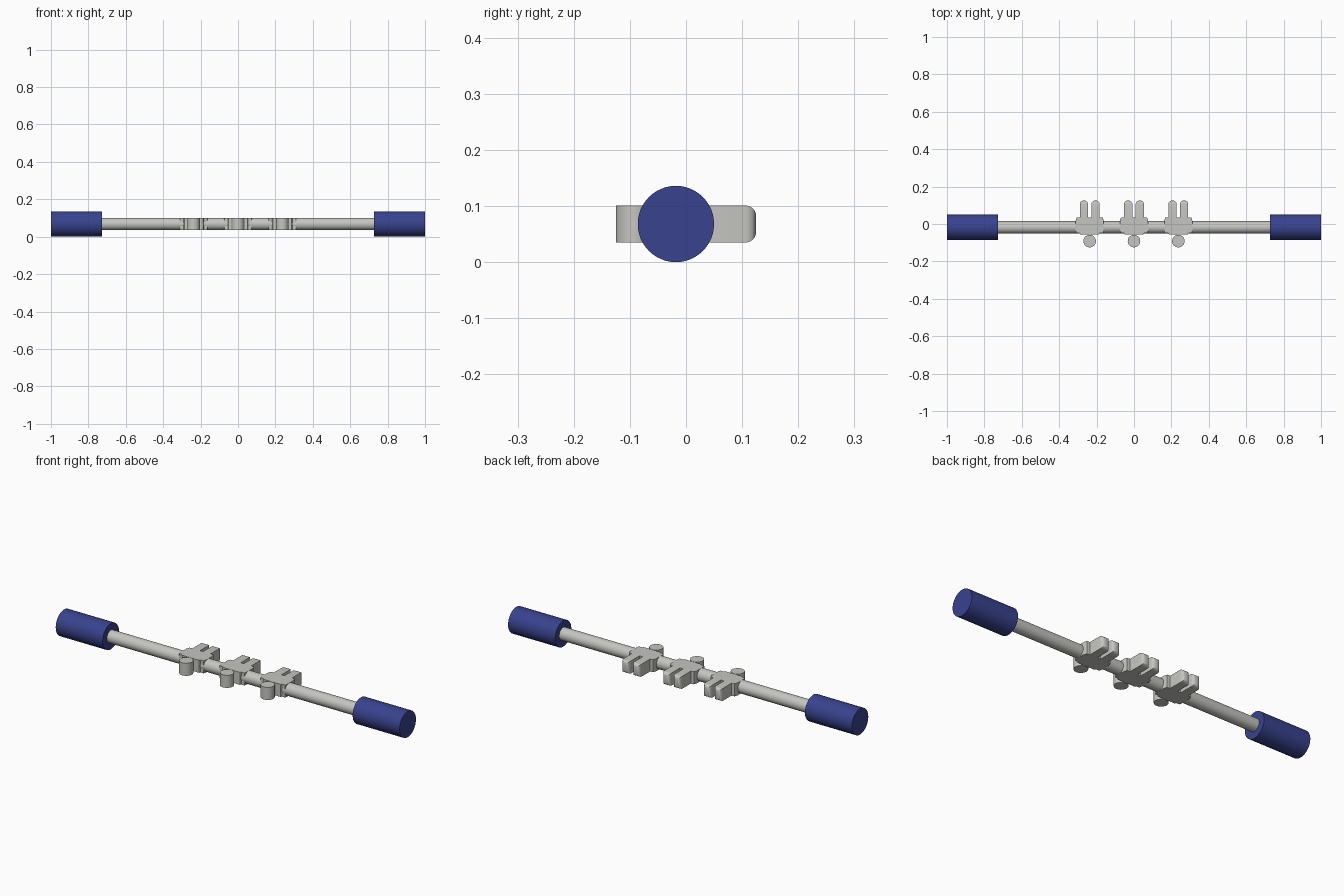
import bpy
import bmesh
import math
from mathutils import Matrix

cube = bpy.data.objects.get("Cube")
if cube:
    bpy.data.objects.remove(cube)


def material(name, colour):
    mat = bpy.data.materials.new(name)
    mat.use_nodes = True
    mat.diffuse_color = colour
    mat.node_tree.nodes["Principled BSDF"].inputs["Base Color"].default_value = colour
    return mat


GREY = material("light grey", (0.56, 0.56, 0.53, 1))
BLUE = material("dark blue", (0.04, 0.055, 0.27, 1))

AXIS_Y, AXIS_Z = -0.018, 0.068   # centre line of the rod
HALF = 0.033                     # half thickness of the figures


def finish(name, bm, mat):
    bmesh.ops.recalc_face_normals(bm, faces=bm.faces)
    mesh = bpy.data.meshes.new(name)
    bm.to_mesh(mesh)
    bm.free()
    mesh.materials.append(mat)
    obj = bpy.data.objects.new(name, mesh)
    bpy.context.collection.objects.link(obj)
    bpy.ops.object.select_all(action="DESELECT")
    obj.select_set(True)
    bpy.context.view_layer.objects.active = obj
    bpy.ops.object.shade_smooth_by_angle(angle=math.radians(35))
    return obj


def cylinder(name, radius, length, centre, mat, along_x=False):
    bm = bmesh.new()
    turn = Matrix.Rotation(math.pi / 2, 4, "Y") if along_x else Matrix()
    bmesh.ops.create_cone(bm, cap_ends=True, segments=48, radius1=radius, radius2=radius,
                          depth=length, matrix=Matrix.Translation(centre) @ turn)
    return finish(name, bm, mat)


def torso(name, x):
    # Mirrored outline with shoulders and short arms, extruded upwards
    half = [(0.05, -0.056), (0.054, -0.049), (0.072, -0.049), (0.075, -0.03),
            (0.075, 0.018), (0.07, 0.034), (0.053, 0.036)]
    outline = half + [(-px, py) for px, py in reversed(half)]
    bm = bmesh.new()
    face = bm.faces.new([bm.verts.new((x + px, py, AXIS_Z - HALF)) for px, py in outline])
    top = bmesh.ops.extrude_face_region(bm, geom=[face])["geom"]
    bmesh.ops.translate(bm, vec=(0, 0, 2 * HALF),
                        verts=[v for v in top if isinstance(v, bmesh.types.BMVert)])
    return finish(name, bm, GREY)


def leg(name, x):
    # Block from the hips with a rounded foot
    start, end = 0.03, 0.125
    bm = bmesh.new()
    bmesh.ops.create_cube(bm, size=1, matrix=Matrix.Translation((x, (start + end) / 2, AXIS_Z))
                          @ Matrix.Diagonal((0.044, end - start, 2 * HALF, 1)))
    tip = [e for e in bm.edges if all(v.co.y > end - 0.001 for v in e.verts)]
    bmesh.ops.bevel(bm, geom=tip, offset=0.019, segments=6, profile=0.5, affect="EDGES")
    return finish(name, bm, GREY)


# Rod and hand grips
cylinder("rod", HALF, 1.5, (0, AXIS_Y, AXIS_Z), GREY, True)
for side, sign in (("left", 1), ("right", -1)):
    cylinder(side + "_grip", 0.068, 0.273, (sign * 0.8635, AXIS_Y, AXIS_Z), BLUE, True)

# Three players on the rod
for place, x in (("right", -0.237), ("middle", 0), ("left", 0.237)):
    torso(place + "_player_torso", x)
    cylinder(place + "_player_head", 0.0335, 2 * HALF, (x, -0.0915, AXIS_Z), GREY)
    for side, sign in (("left", 1), ("right", -1)):
        leg(f"{place}_player_{side}_leg", x + sign * 0.031)
